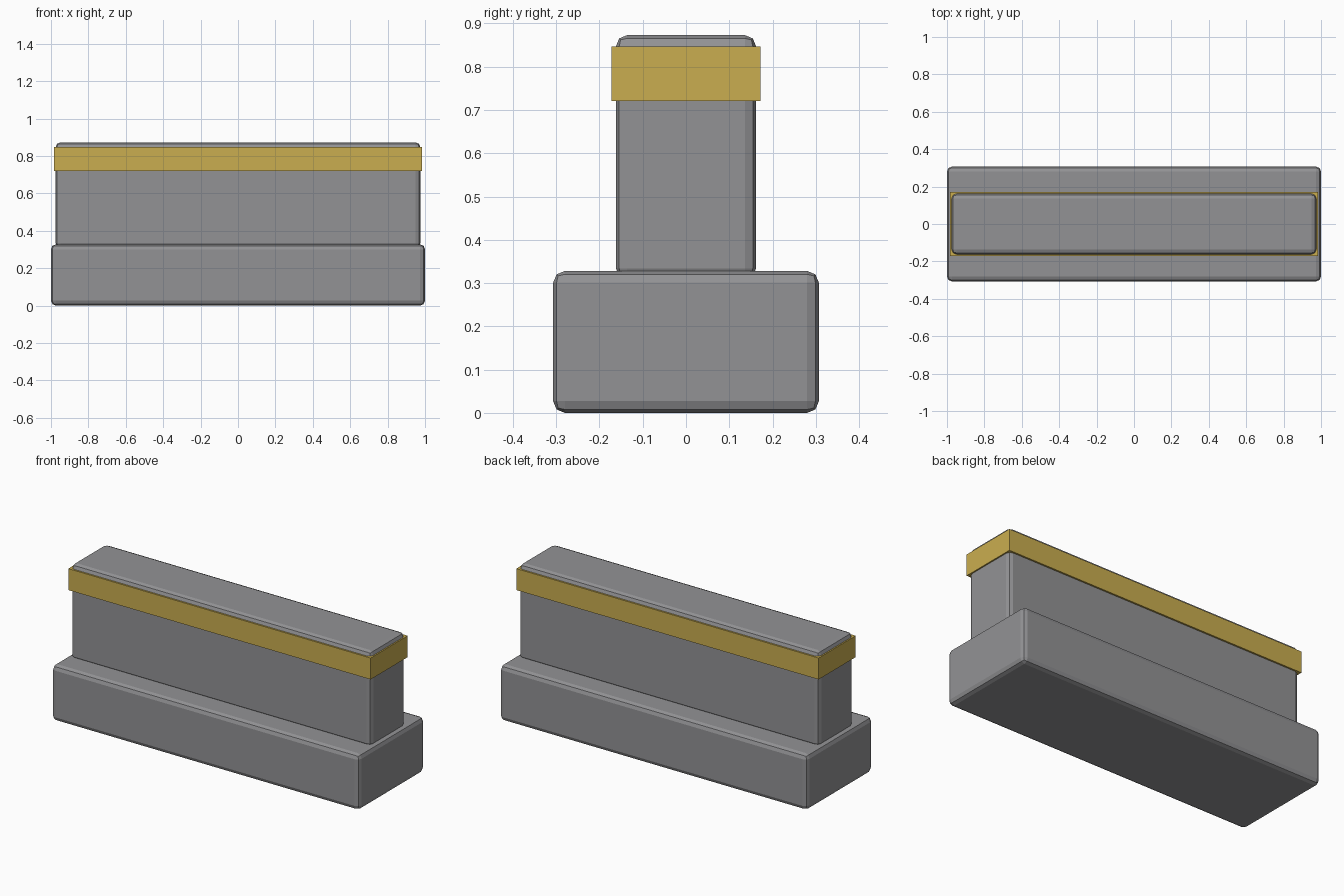
import bpy

cube = bpy.data.objects.get("Cube")
if cube:
    bpy.data.objects.remove(cube, do_unlink=True)


def make_material(name, rgb):
    mat = bpy.data.materials.new(name)
    mat.use_nodes = True
    mat.diffuse_color = (*rgb, 1)
    mat.node_tree.nodes["Principled BSDF"].inputs["Base Color"].default_value = (*rgb, 1)
    return mat


def block(name, half_x, half_y, bottom, top, mat, bevel=0):
    """Box between two heights, with optional rounded edges."""
    bpy.ops.mesh.primitive_cube_add(size=2, location=(0, 0, (bottom + top) / 2))
    ob = bpy.context.object
    ob.name = name
    ob.scale = (half_x, half_y, (top - bottom) / 2)
    bpy.ops.object.transform_apply(location=False, rotation=False, scale=True)
    ob.data.materials.append(mat)
    if bevel:
        mod = ob.modifiers.new("Rounded edges", "BEVEL")
        mod.width = bevel
        mod.segments = 2
    return ob


stone = make_material("grey stone", (0.29, 0.29, 0.30))
gold = make_material("gold", (0.59, 0.42, 0.08))

# Wide plinth, narrower wall on top, and a trim band around the wall
block("base", 1.0, 0.307, 0, 0.328, stone, 0.027)
block("wall", 0.975, 0.162, 0.308, 0.873, stone, 0.026)
block("trim_band", 0.983, 0.172, 0.721, 0.847, gold)
